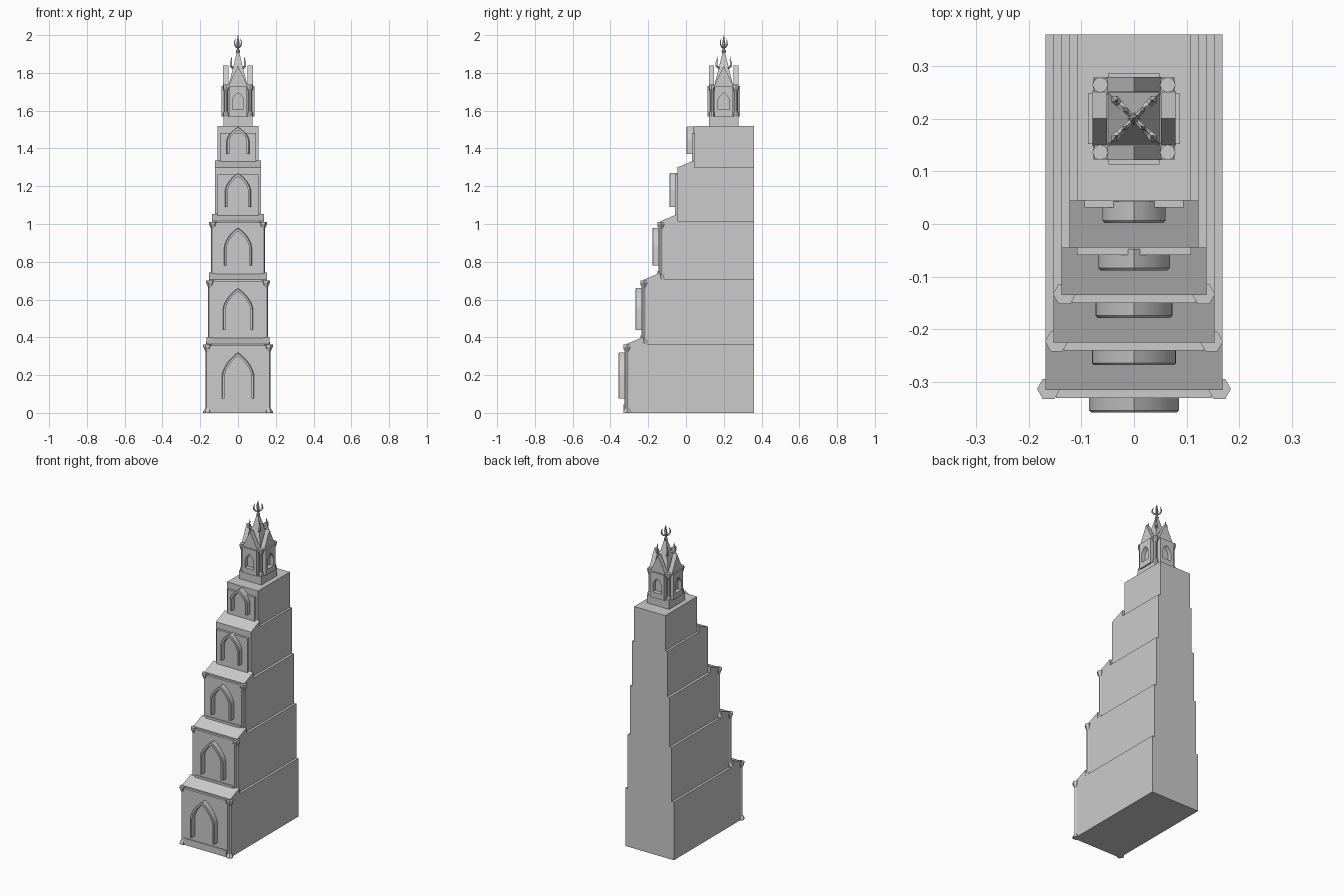
import bpy
import bmesh
from math import pi, cos, sin, radians
from mathutils import Matrix, Vector

cube = bpy.data.objects.get("Cube")
if cube:
    bpy.data.objects.remove(cube, do_unlink=True)

stone = bpy.data.materials.new("grey_stone")
stone.use_nodes = True
GREY = (0.6, 0.6, 0.6, 1)
stone.diffuse_color = GREY
stone.node_tree.nodes["Principled BSDF"].inputs["Base Color"].default_value = GREY

SPIRE = Matrix.Translation((0, 0.2, 0))  # axis of the lantern


def finish(name, bm, smooth=False, matrix=None):
    if matrix:
        bm.transform(matrix)
    bmesh.ops.recalc_face_normals(bm, faces=bm.faces)
    mesh = bpy.data.meshes.new(name)
    bm.to_mesh(mesh)
    bm.free()
    mesh.materials.append(stone)
    obj = bpy.data.objects.new(name, mesh)
    bpy.context.collection.objects.link(obj)
    if smooth:
        bpy.ops.object.select_all(action="DESELECT")
        obj.select_set(True)
        bpy.context.view_layer.objects.active = obj
        bpy.ops.object.shade_smooth_by_angle(angle=radians(35))
    return obj


def box(name, x, y, z, matrix=None):
    bm = bmesh.new()
    bmesh.ops.create_cube(bm, size=1)
    for v in bm.verts:
        v.co = [r[0] if c < 0 else r[1] for r, c in zip((x, y, z), v.co)]
    return finish(name, bm, matrix=matrix)


def prism(name, points, depth, matrix=None):
    """Extrude a closed outline of 3D points by a depth vector."""
    bm = bmesh.new()
    face = bm.faces.new([bm.verts.new(p) for p in points])
    out = bmesh.ops.extrude_face_region(bm, geom=[face])
    moved = [g for g in out["geom"] if isinstance(g, bmesh.types.BMVert)]
    bmesh.ops.translate(bm, verts=moved, vec=depth)
    return finish(name, bm, matrix=matrix)


def lathe(name, profile, sides, loc, smooth=False):
    """Turn a radius and height profile around z."""
    bm = bmesh.new()
    rings = [[bm.verts.new((r * cos(2 * pi * i / sides), r * sin(2 * pi * i / sides), z))
              for i in range(sides)] for r, z in profile]
    for low, high in zip(rings, rings[1:]):
        for i in range(sides):
            j = (i + 1) % sides
            bm.faces.new((low[i], low[j], high[j], high[i]))
    bm.faces.new(rings[0])
    bm.faces.new(rings[-1])
    return finish(name, bm, smooth, Matrix.Translation(loc))


def arch_outline(w, bottom, spring, top, steps=8):
    """Pointed arch in x and z, from the left foot to the right foot."""
    rise = top - spring
    half = [(w * cos(a) ** 0.9, spring + rise * (0.35 * sin(a) + 0.65 * (1 - cos(a) ** 0.9) ** 0.75))
            for a in [pi / 2 * i / steps for i in range(steps)]]
    right = [(w, bottom)] + half
    return [(-x, z) for x, z in right] + [(0, top)] + right[::-1]


def arch_rim(name, w, bottom, top, front, back, thick, matrix=None):
    """Hollow pointed arch with a chamfered outer front edge."""
    spring = bottom + (top - bottom) * 0.48
    c = thick * 0.3
    outer = arch_outline(w, bottom, spring, top)
    bevel = arch_outline(w - c, bottom, spring, top - c)
    inner = arch_outline(w - thick, bottom, spring, top - thick * 1.3)
    loops = [(outer, back), (outer, front + c), (bevel, front), (inner, front), (inner, back)]
    bm = bmesh.new()
    rows = [[bm.verts.new((x, y, z)) for x, z in pts] for pts, y in loops]
    for a, b in zip(rows, rows[1:] + rows[:1]):
        for i in range(len(a) - 1):
            bm.faces.new((a[i], a[i + 1], b[i + 1], b[i]))
    for end in (0, -1):
        bm.faces.new([r[end] for r in rows])
    return finish(name, bm, True, matrix)


# Stepped tiers: half width, front y, bottom, top, arch half width, arch bottom, arch top
TIERS = [
    (0.168, -0.315, 0.0, 0.365, 0.085, 0.075, 0.32),
    (0.153, -0.225, 0.365, 0.705, 0.08, 0.44, 0.66),
    (0.138, -0.135, 0.705, 1.015, 0.073, 0.78, 0.98),
    (0.122, -0.045, 1.015, 1.30, 0.068, 1.09, 1.27),
    (0.108, 0.045, 1.30, 1.52, 0.06, 1.37, 1.515),
]
for n, (w, y, low, high, aw, a_low, a_top) in enumerate(TIERS, 1):
    box(f"tier_{n}_body", (-w, w), (y, 0.36), (low, high))
    arch_rim(f"tier_{n}_arch", aw, a_low, a_top, y - 0.043, y - 0.002, 0.014)
    if n < 5:  # sloped ledge up to the next tier
        prism(f"tier_{n}_sloped_ledge",
              [(-w, y, high), (-w, y + 0.09, high), (-w, y + 0.09, high + 0.037)], (2 * w, 0, 0))
    if n < 4:  # framed front with corner columns
        box(f"tier_{n}_front_panel", (-w + 0.012, w - 0.012), (y - 0.01, y), (low, high - 0.015))
        for part, z in (("plinth", (low + 0.01, low + 0.045)), ("cornice", (high - 0.03, high - 0.008))):
            box(f"tier_{n}_{part}", (-w + 0.02, w - 0.02), (y - 0.015, y), z)
        shaft = [(0.022, 0), (0.022, 0.008), (0.014, 0.02), (0.011, 0.025), (0.011, high - low - 0.04),
                 (0.015, high - low - 0.03), (0.022, high - low - 0.015), (0.022, high - low - 0.004)]
        for side, s in (("left", 1), ("right", -1)):
            lathe(f"tier_{n}_{side}_column", shaft, 6, (s * (w - 0.006), y + 0.002, low))
    else:  # plain raised panel
        box(f"tier_{n}_front_panel", (-w + 0.014, w - 0.014), (y - 0.014, y), (low + 0.03, high - 0.038))

# Lantern body
box("lantern_base", (-0.078, 0.078), (-0.078, 0.078), (1.52, 1.57), SPIRE)
box("lantern_core", (-0.062, 0.062), (-0.062, 0.062), (1.57, 1.73), SPIRE)
box("lantern_top_slab", (-0.076, 0.076), (-0.076, 0.076), (1.722, 1.734), SPIRE)
column = [(0.015, 1.57), (0.015, 1.585), (0.01, 1.595), (0.01, 1.70), (0.015, 1.715), (0.015, 1.738)]
for sx in (-1, 1):
    for sy in (-1, 1):
        lathe("lantern_corner_column", column, 8, (sx * 0.064, 0.2 + sy * 0.064, 0))

# Four lantern faces, each with a gable and an arched window
for name, turn in (("front", 0), ("left", 1), ("back", 2), ("right", 3)):
    m = SPIRE @ Matrix.Rotation(turn * pi / 2, 4, "Z")
    rim = arch_outline(0.03, 1.605, 1.65, 1.695)
    wall = [(-0.048, 1.58), (-0.048, 1.73), (0.048, 1.73), (0.048, 1.58), (0.03, 1.58)]
    # surround: two jambs, sill and head leave the window recessed
    box(f"{name}_lantern_sill", (-0.048, 0.048), (-0.087, -0.06), (1.57, 1.605), m)
    mid = len(rim) // 2
    for s, half in ((-1, rim[:mid + 1]), (1, rim[mid:])):
        pts = half + ([(0, 1.73), (-0.048, 1.73), (-0.048, 1.605)] if s < 0
                      else [(0.048, 1.605), (0.048, 1.73), (0, 1.73)])
        prism(f"{name}_lantern_jamb", [(x, -0.087, z) for x, z in pts], (0, 0.027, 0), m)
    prism(f"{name}_gable", [(-0.052, -0.079, 1.73), (0.052, -0.079, 1.73), (0, -0.079, 1.838)],
          (0, 0.028, 0), m)

# Spire
bm = bmesh.new()
bmesh.ops.create_cone(bm, cap_ends=True, segments=4, radius1=0.071, radius2=0.005, depth=0.19,
                      matrix=Matrix.Translation((0, 0, 1.825)) @ Matrix.Rotation(pi / 4, 4, "Z"))
finish("spire", bm, matrix=SPIRE)


def hook(name, path, matrix):
    """Tapered curling leaf; path rows hold reach, height and thickness."""
    bm = bmesh.new()
    rows = []
    for i, (r, z, t) in enumerate(path):
        a, b = path[max(i - 1, 0)], path[min(i + 1, len(path) - 1)]
        d = Vector((b[0] - a[0], 0, b[1] - a[1])).normalized()
        side = Vector((-d.z, 0, d.x))
        p = Vector((r, 0, z))
        rows.append([bm.verts.new(p + side * u * t + Vector((0, v * t, 0)))
                     for u, v in ((1, 0), (0, 1), (-1, 0), (0, -1))])
    for a, b in zip(rows, rows[1:]):
        for i in range(4):
            j = (i + 1) % 4
            bm.faces.new((a[i], a[j], b[j], b[i]))
    bm.faces.new(rows[0])
    bm.faces.new(rows[-1])
    finish(name, bm, matrix=matrix)


# Curling leaves on the spire edges and around the finial
CROCKET = [(0.022, 1.835, 0.006), (0.04, 1.826, 0.007), (0.053, 1.837, 0.008),
           (0.054, 1.856, 0.007), (0.048, 1.87, 0.004), (0.049, 1.886, 0.001)]
PRONG = [(0.003, 1.933, 0.004), (0.016, 1.938, 0.005), (0.025, 1.95, 0.005),
         (0.025, 1.965, 0.004), (0.019, 1.982, 0.001)]
for k in range(4):
    m = SPIRE @ Matrix.Rotation(pi / 4 + k * pi / 2, 4, "Z")
    hook("spire_crocket", CROCKET, m)
    hook("finial_prong", PRONG, m)
lathe("finial_stem", [(0.006, 1.90), (0.012, 1.916), (0.006, 1.925), (0.005, 1.935), (0.009, 1.95),
                      (0.007, 1.965), (0.003, 1.985), (0.001, 2.0)], 8, (0, 0.2, 0))
